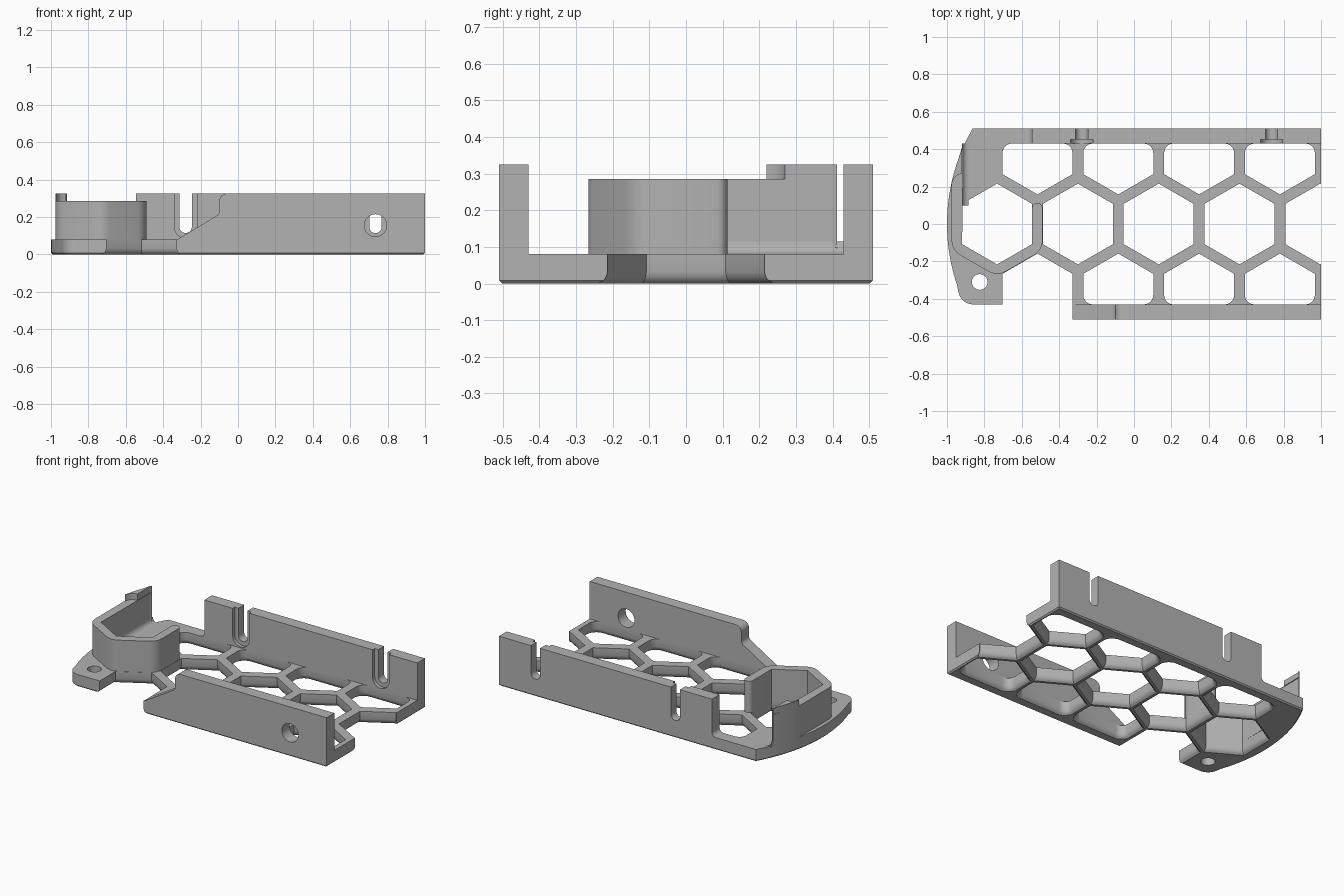
import bpy, bmesh
from math import sin, cos, pi, radians, asin
from mathutils import Vector

cube = bpy.data.objects.get("Cube")
if cube:
    bpy.data.objects.remove(cube, do_unlink=True)

GREY = (0.45, 0.45, 0.45, 1)
mat = bpy.data.materials.new("plain grey")
mat.use_nodes = True
mat.diffuse_color = GREY
mat.node_tree.nodes["Principled BSDF"].inputs["Base Color"].default_value = GREY

FLOOR, LOW, TOP = 0.08, 0.285, 0.325      # plate top, cup rim, wall rim
SIDE, INNER = 0.51, 0.43                  # outer and inner faces of the side walls
PITCH, APO = 0.432, 0.187                 # honeycomb spacing and half width
ROW = PITCH * cos(pi / 6)
X0 = -0.732
ARC_R, ARC_X = 1.02, 0.02                 # curved nose of the plate


def loft(name, stacks):
    """Solid mesh from one or more stacks of matching rings."""
    bm = bmesh.new()
    for rings in stacks:
        vs = [[bm.verts.new(p) for p in ring] for ring in rings]
        n = len(vs[0])
        for a, b in zip(vs, vs[1:]):
            for i in range(n):
                j = (i + 1) % n
                bm.faces.new((a[i], a[j], b[j], b[i]))
        bm.faces.new(vs[0][::-1])
        bm.faces.new(vs[-1])
    bmesh.ops.recalc_face_normals(bm, faces=bm.faces)
    me = bpy.data.meshes.new(name)
    bm.to_mesh(me)
    bm.free()
    ob = bpy.data.objects.new(name, me)
    bpy.context.collection.objects.link(ob)
    me.materials.append(mat)
    return ob


def flat(pts, z):
    return [(x, y, z) for x, y in pts]


def upright(pts, y):
    return [(x, y, z) for x, z in pts]


def rounded(pts, segs=6):
    """Polygon of (x, y, radius) corners with the corners rounded."""
    out = []
    for i, (x, y, r) in enumerate(pts):
        p = Vector((x, y))
        if not r:
            out.append((x, y))
            continue
        a = (Vector(pts[i - 1][:2]) - p).normalized()
        b = (Vector(pts[(i + 1) % len(pts)][:2]) - p).normalized()
        half = a.angle(b) / 2
        c = p + (a + b).normalized() * (r / sin(half))
        s = p + a * (r * cos(half) / sin(half)) - c
        e = p + b * (r * cos(half) / sin(half)) - c
        turn = s.angle_signed(e)
        for k in range(segs + 1):
            t = -turn * k / segs
            out.append((c.x + s.x * cos(t) - s.y * sin(t), c.y + s.x * sin(t) + s.y * cos(t)))
    return out


def grow(pts, d):
    """Offset a counter-clockwise polygon outward."""
    out = []
    for i, p in enumerate(pts):
        p = Vector(p)
        u = (p - Vector(pts[i - 1])).normalized()
        v = (Vector(pts[(i + 1) % len(pts)]) - p).normalized()
        n1, n2 = Vector((u.y, -u.x)), Vector((v.y, -v.x))
        out.append(tuple(p + (n1 + n2) * (d / (1 + n1.dot(n2)))))
    return out


def cut(ob, tool):
    tool.hide_render = True
    m = ob.modifiers.new("cut", "BOOLEAN")
    m.object, m.operation, m.solver = tool, "DIFFERENCE", "EXACT"
    bpy.context.view_layer.objects.active = ob
    bpy.ops.object.modifier_apply(modifier=m.name)
    bpy.data.objects.remove(tool, do_unlink=True)


def hexagon(cx, cy, apo):
    r = apo / cos(pi / 6)
    return [(cx + r * cos(a), cy + r * sin(a)) for a in (radians(30 + 60 * k) for k in range(6))]


def clipped_cell(cx, edge, r):
    """Side-row cell ending in a straight rounded edge."""
    s = 1 if edge > 0 else -1
    tip = APO / cos(pi / 6)
    pts = [(cx, s * (ROW - tip), 0), (cx + APO, s * (ROW - tip / 2), 0), (cx + APO, edge, r),
           (cx - APO, edge, r), (cx - APO, s * (ROW - tip / 2), 0)]
    return rounded(pts if s > 0 else pts[::-1])


def circle(cx, cy, r, n=32):
    return [(cx + r * cos(2 * pi * k / n), cy + r * sin(2 * pi * k / n)) for k in range(n)]


def nose(y0, y1, n=14):
    """Points on the curved nose between two y values."""
    a0, a1 = asin(y0 / ARC_R), asin(y1 / ARC_R)
    angles = [a0 + (a1 - a0) * k / n for k in range(n + 1)]
    return [(ARC_X - ARC_R * cos(a), ARC_R * sin(a)) for a in angles]


# Base plate with a small bottom chamfer
corner = rounded([(-0.96, -0.26, 0), (-0.925, -INNER, 0.08), (-0.6, -INNER, 0)])[1:-1]
outline = nose(SIDE, -0.33) + corner + [(-0.6, -INNER), (-0.6, -SIDE), (1, -SIDE), (1, SIDE)]
plate = loft("honeycomb_plate", [[flat(grow(outline, -0.008), 0), flat(outline, 0.008), flat(outline, FLOOR)]])

# Honeycomb holes, flared underneath
cells = [hexagon(X0 + PITCH * k, 0, APO) for k in range(5)]
side_x = [X0 + PITCH * (k + 0.5) for k in range(4)]
cells += [clipped_cell(x, INNER, 0.05) for x in side_x]
cells += [clipped_cell(x, -INNER, 0.05) for x in side_x[1:]]
cells.append(clipped_cell(side_x[0], -0.6, 0))
FLARE = [(-0.05, 0.021), (0, 0.021), (0.007, 0.011), (0.017, 0.004), (0.032, 0), (0.12, 0)]
stacks = [[flat(grow(c, d), z) for z, d in FLARE] for c in cells]
screw = circle(-0.825, -0.31, 0.042)
stacks.append([flat(screw, -0.05), flat(screw, 0.12)])
cut(plate, loft("cell_cutter", stacks))

# Front wall with a sloping end and a round hole
profile = rounded([(-0.325, FLOOR, 0), (1, FLOOR, 0), (1, TOP, 0),
                   (-0.1, TOP, 0.04), (-0.1, 0.215, 0.03)])
front = loft("front_wall", [[upright(profile, -SIDE), upright(profile, -INNER)]])
hole = circle(0.735, 0.155, 0.06)
cut(front, loft("hole_cutter", [[upright(hole, -0.6), upright(hole, -0.4)]]))

# Back wall with a fillet at its foot and two stepped slots
foot = [(-0.575 + 0.03 * sin(a), FLOOR + 0.03 * (1 - cos(a))) for a in (pi / 12 * k for k in range(7))]
profile = [(1, FLOOR), (1, TOP), (-0.545, TOP)] + foot[::-1]
back = loft("back_wall", [[upright(profile, INNER), upright(profile, SIDE)]])


def slot(cx, w):
    arc = [(cx + w * cos(a), 0.147 + w * sin(a)) for a in (pi + pi * k / 16 for k in range(17))]
    return arc + [(cx + w, 0.4), (cx - w, 0.4)]


for x in (-0.28, 0.735):
    for w, y0, y1 in ((0.033, 0.4, 0.6), (0.06, 0.4, 0.452)):
        cut(back, loft("slot_cutter", [[upright(slot(x, w), y0), upright(slot(x, w), y1)]]))

# Cup wall around the first cell, open at the back, running into the curved nose
inner = hexagon(X0, 0, APO)
outer = hexagon(X0, 0, 0.243)
left, right = X0 - APO, X0 + APO
low = [(*outer[k], 0.09) for k in (3, 4, 5)]
lip = (right + X0 + 0.243) / 2
tip = [(lip + 0.028 * cos(a), 0.085 + 0.028 * sin(a)) for a in (pi / 8 * k for k in range(9))]
shell = rounded([(outer[3][0], 0.2, 0)] + low + [(outer[5][0], 0.085, 0)])
cup_outline = shell + tip[1:] + [inner[5], inner[4], inner[3], (left, 0.412)] + nose(0.412, 0.225, 8)
cup = loft("cup_wall", [[flat(cup_outline, FLOOR), flat(cup_outline, LOW)]])

# Raised fin at the rear end of the cup wall
fin = [(-0.973, 0.22), (-0.962, 0.245), (-0.945, 0.262), (left, 0.27), (left, 0.412)] + nose(0.412, 0.225, 8)
loft("raised_fin", [[flat(fin, LOW), flat(fin, TOP)]])

# Fillet along the foot of the fin
curve = [(left + 0.035 * (1 - cos(a)), FLOOR + 0.035 * (1 - sin(a))) for a in (pi / 12 * k for k in range(7))]
fillet = [(left, FLOOR)] + curve
loft("fin_fillet", [[upright(fillet, 0.1), upright(fillet, 0.43)]])

# Smooth rounded corners, keep hard edges sharp
bpy.ops.object.select_all(action="DESELECT")
for ob in bpy.context.scene.objects:
    if ob.type == "MESH":
        ob.select_set(True)
        bpy.context.view_layer.objects.active = ob
bpy.ops.object.shade_smooth_by_angle(angle=radians(28))
